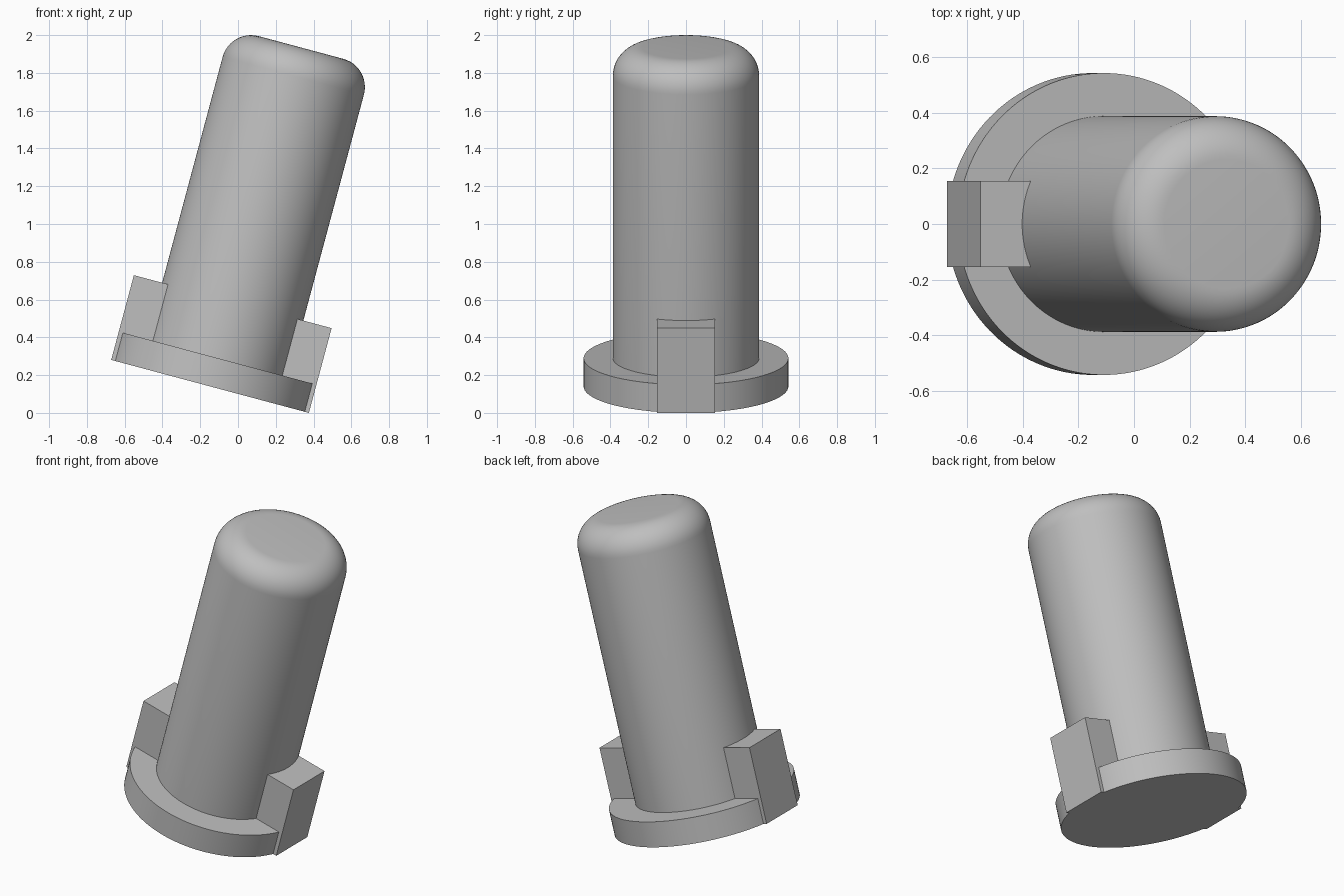
import bpy
import math
from mathutils import Matrix

if "Cube" in bpy.data.objects:
    bpy.data.objects.remove(bpy.data.objects["Cube"], do_unlink=True)

U = 0.1548                 # module: all sizes are multiples of it
TILT = math.radians(15)
SEGMENTS = 128
PLACE = (Matrix.Translation((-0.148, 0, 3.5 * U * math.sin(TILT)))
         @ Matrix.Rotation(TILT, 4, "Y"))

grey = bpy.data.materials.new("plain grey")
grey.use_nodes = True
colour = (0.52, 0.52, 0.52, 1)
grey.diffuse_color = colour
grey.node_tree.nodes["Principled BSDF"].inputs["Base Color"].default_value = colour


def finish(obj, name):
    """Name and colour a part and lean it with the others."""
    obj.name = name
    obj.data.materials.append(grey)
    obj.data.transform(PLACE @ obj.matrix_basis)
    obj.matrix_basis = Matrix.Identity(4)
    bpy.ops.object.shade_smooth_by_angle(angle=math.radians(30))


def cylinder(radius, bottom, top, fillet=0):
    """Upright cylinder, with an optional rounded upper rim."""
    bpy.ops.mesh.primitive_cylinder_add(
        vertices=SEGMENTS, radius=radius, depth=top - bottom,
        location=(0, 0, (bottom + top) / 2))
    obj = bpy.context.object
    if fillet:
        weights = obj.data.attributes.new("bevel_weight_edge", "FLOAT", "EDGE")
        for edge in obj.data.edges:
            if all(obj.data.vertices[v].co.z > 0 for v in edge.vertices):
                weights.data[edge.index].value = 1
        bevel = obj.modifiers.new("rounded rim", "BEVEL")
        bevel.limit_method = "WEIGHT"
        bevel.width = fillet
        bevel.segments = 12
        bpy.ops.object.modifier_apply(modifier=bevel.name)
    return obj


# Round flange at the foot
finish(cylinder(3.5 * U, 0, U), "flange")

# Long pin with a rounded end, seated in the flange
finish(cylinder(2.5 * U, 0.5 * U, 12 * U, fillet=U), "pin_shaft")

# Opposite keys, flush with the flange and running into the shaft
for side, name in ((1, "left_key"), (-1, "right_key")):
    bpy.ops.mesh.primitive_cube_add(size=1, location=(side * 2.5 * U, 0, 1.5 * U))
    key = bpy.context.object
    key.scale = (2 * U, 2 * U, 3 * U)
    finish(key, name)
